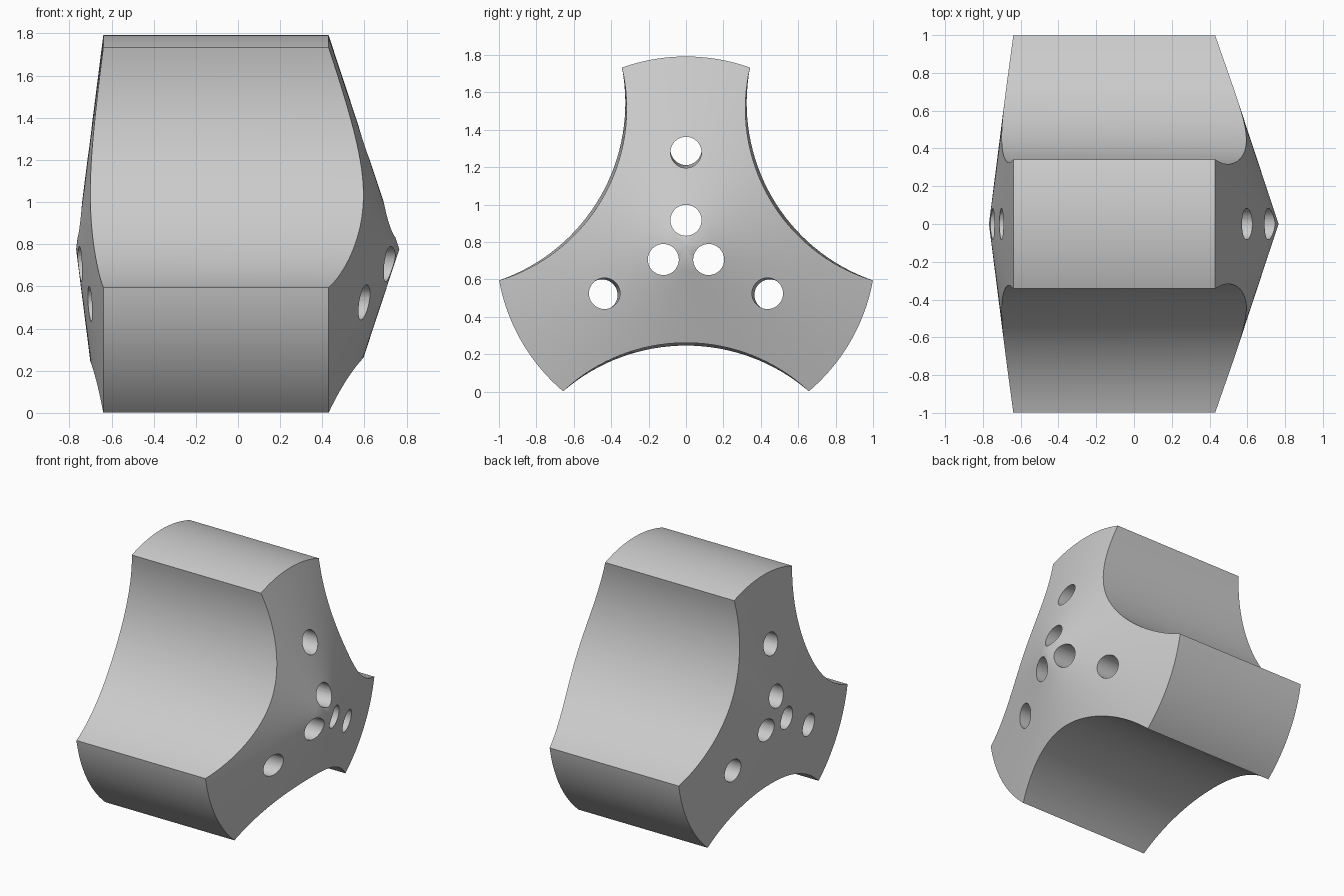
import bpy, bmesh
from math import sin, cos, asin, radians, hypot
from mathutils import Vector

cube = bpy.data.objects.get("Cube")
if cube:
    bpy.data.objects.remove(cube, do_unlink=True)

AXIS_Z = 0.776          # height of the hub axis, which runs along x
R = 1.0155              # outer radius of the three arms
ARM = radians(19.7)     # half angle of each arm
STEPS = 32
ARMS = [radians(a) for a in (90, 210, 330)]


def polar(r, a):
    return Vector((0, r * cos(a), r * sin(a)))


def outline(waist):
    """Three-armed outline with scallops whose deepest radius is waist."""
    half = radians(60) - ARM
    across, depth = R * sin(half), R * cos(half) - waist
    rad = (across ** 2 + depth ** 2) / (2 * depth)
    sweep = asin(across / rad)
    pts = []
    for a in ARMS:
        for i in range(STEPS):          # convex arm tip
            pts.append(polar(R, a + ARM * (2 * i / STEPS - 1)))
        d = a + radians(60)
        for i in range(STEPS):          # concave scallop
            t = sweep * (2 * i / STEPS - 1)
            pts.append(polar(waist + rad * (1 - cos(t)), d)
                       + polar(rad * sin(t), d + radians(90)))
    return pts


def conical_end(bm, pts, tip, slope):
    """Cone-shaped end face; returns its rim vertices."""
    centre = bm.verts.new((tip, 0, AXIS_Z))
    prev = None
    for f in (0.25, 0.5, 0.75, 1):
        ring = [bm.verts.new((tip + slope * f * hypot(p.y, p.z), p.y * f, AXIS_Z + p.z * f))
                for p in pts]
        for i in range(len(ring)):
            j = (i + 1) % len(ring)
            if prev:
                bm.faces.new((prev[i], ring[i], ring[j], prev[j]))
            else:
                bm.faces.new((centre, ring[i], ring[j]))
        prev = ring
    return prev


def make_object(name, bm):
    bmesh.ops.recalc_face_normals(bm, faces=bm.faces)
    mesh = bpy.data.meshes.new(name)
    bm.to_mesh(mesh)
    bm.free()
    obj = bpy.data.objects.new(name, mesh)
    bpy.context.collection.objects.link(obj)
    return obj


# Body: two conical ends joined by the side walls
bm = bmesh.new()
right = conical_end(bm, outline(0.515), 0.765, -0.33)
left = conical_end(bm, outline(0.53), -0.768, 0.127)
for i in range(len(right)):
    j = (i + 1) % len(right)
    bm.faces.new((right[i], left[i], left[j], right[j]))
body = make_object("three_arm_body", bm)

grey = bpy.data.materials.new("plain grey")
grey.use_nodes = True
grey.diffuse_color = (0.6, 0.6, 0.6, 1)
grey.node_tree.nodes["Principled BSDF"].inputs["Base Color"].default_value = (0.6, 0.6, 0.6, 1)
body.data.materials.append(grey)

# Through holes: a straight inner set and a slightly splayed outer set
bm = bmesh.new()
for a in ARMS:
    for r, splay in ((0.14, 0), (0.51, -0.0115)):
        direction = Vector((1, 0, 0)) + polar(splay, a)
        made = bmesh.ops.create_cone(bm, cap_ends=True, segments=40,
                                     radius1=0.083, radius2=0.083, depth=2.4)
        turn = Vector((0, 0, 1)).rotation_difference(direction)
        for v in made["verts"]:
            v.co = turn @ v.co + polar(r, a) + Vector((0, 0, AXIS_Z))
cutter = make_object("hole_cutter", bm)
cutter.hide_render = True
cutter.data.materials.append(grey)

cut = body.modifiers.new("holes", "BOOLEAN")
cut.operation = "DIFFERENCE"
cut.solver = "EXACT"
cut.object = cutter

bpy.ops.object.select_all(action="DESELECT")
body.select_set(True)
bpy.context.view_layer.objects.active = body
bpy.ops.object.modifier_apply(modifier=cut.name)
bpy.data.objects.remove(cutter, do_unlink=True)
bpy.ops.object.shade_smooth_by_angle(angle=radians(25))
